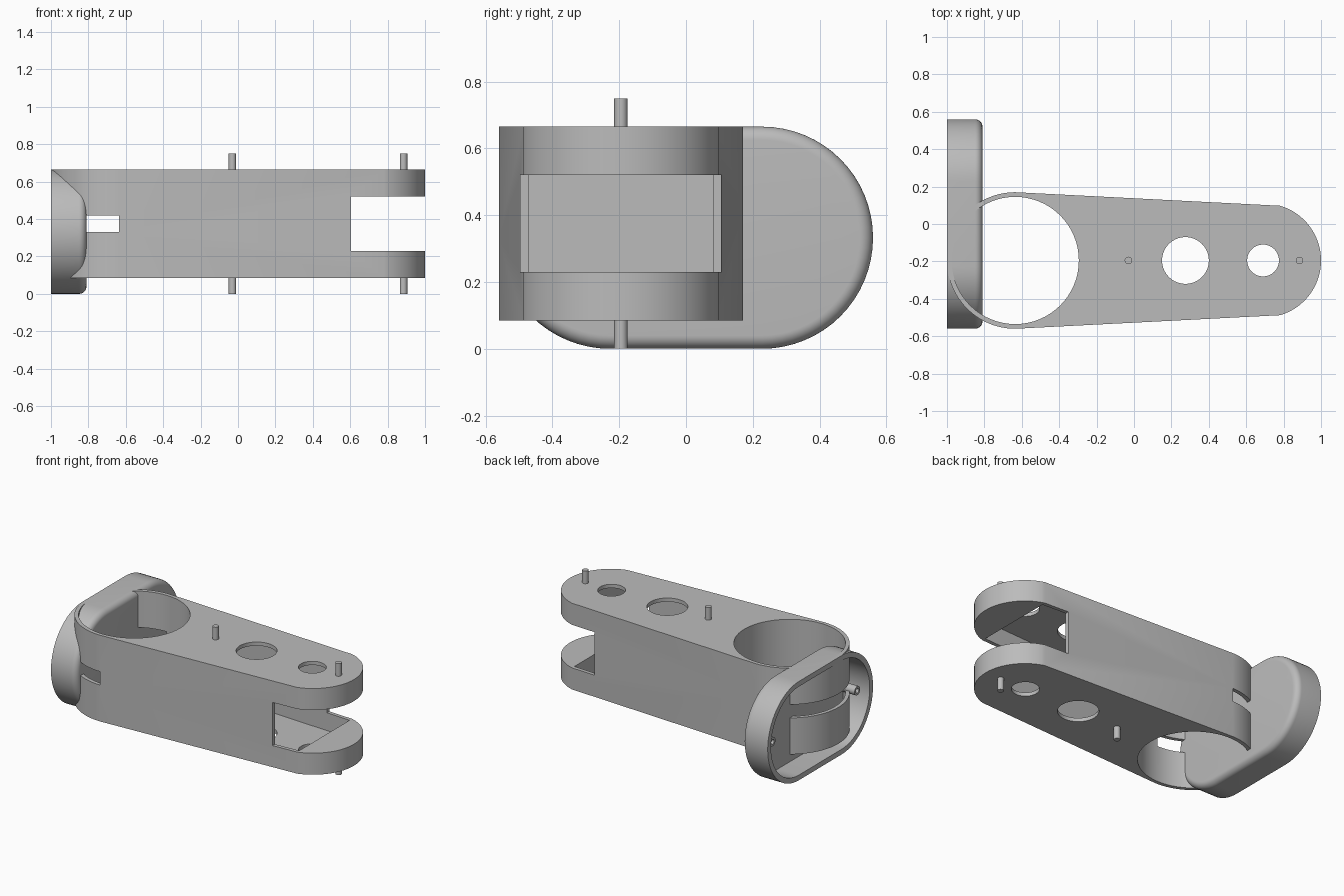
import bpy, bmesh
from math import pi, sin, cos, asin, radians
from mathutils import Matrix

if "Cube" in bpy.data.objects:
    bpy.data.objects.remove(bpy.data.objects["Cube"])

grey = bpy.data.materials.new("plain_grey")
grey.use_nodes = True
grey.diffuse_color = (0.5, 0.5, 0.5, 1)
grey.node_tree.nodes["Principled BSDF"].inputs["Base Color"].default_value = (0.5, 0.5, 0.5, 1)

YC = -0.195                  # centre line of the arm
BOTTOM, TOP = 0.085, 0.665   # arm height range
RING_X, RING_R = -0.635, 0.365
END_X, END_R, END_HALF = 0.695, 0.305, 0.2925
CORNER_X = 0.78
WALL = 0.025


def arc(cx, cy, r, a0, a1, n):
    return [(cx + r * cos(a0 + (a1 - a0) * i / n), cy + r * sin(a0 + (a1 - a0) * i / n))
            for i in range(n + 1)]


def finish(name, bm):
    bmesh.ops.recalc_face_normals(bm, faces=bm.faces)
    mesh = bpy.data.meshes.new(name)
    bm.to_mesh(mesh)
    bm.free()
    mesh.materials.append(grey)
    ob = bpy.data.objects.new(name, mesh)
    bpy.context.collection.objects.link(ob)
    return ob


def loft(name, rings, closed=False):
    """Skin a list of equal-length rings, capping the ends unless closed."""
    bm = bmesh.new()
    loops = [[bm.verts.new(p) for p in ring] for ring in rings]
    n = len(loops[0])
    for a, b in zip(loops, loops[1:]):
        for i in range(n):
            bm.faces.new((a[i], a[(i + 1) % n], b[(i + 1) % n], b[i]))
    bm.faces.new(loops[0])
    bm.faces.new(loops[-1])
    return finish(name, bm)


def prism(name, outline, z0, z1):
    return loft(name, [[(x, y, z) for x, y in outline] for z in (z0, z1)])


def box_outline(x0, x1, y0, y1):
    return [(x0, y0), (x1, y0), (x1, y1), (x0, y1)]


def disc(x, r, n=64):
    return arc(x, YC, r, 0, 2 * pi, n)[:-1]


def cut(ob, cutter):
    mod = ob.modifiers.new("cut", "BOOLEAN")
    mod.operation, mod.solver, mod.object = "DIFFERENCE", "EXACT", cutter
    bpy.context.view_layer.objects.active = ob
    bpy.ops.object.modifier_apply(modifier=mod.name)
    bpy.data.objects.remove(cutter)


def smooth(ob):
    bpy.ops.object.select_all(action="DESELECT")
    ob.select_set(True)
    bpy.context.view_layer.objects.active = ob
    bpy.ops.object.shade_smooth_by_angle(angle=radians(25))


# Tapered arm with a round ring end and a forked tip
tip = asin(END_HALF / END_R)
outline = (arc(RING_X, YC, RING_R, pi / 2, 3 * pi / 2, 64)
           + arc(END_X, YC, END_R, -tip, tip, 32))
arm = prism("arm_body", outline, BOTTOM, TOP)


def half_width(x):
    t = (x - RING_X) / (CORNER_X - RING_X)
    return RING_R + (END_HALF - RING_R) * t - WALL


# Hollow inside of the arm
x0, x1 = -0.2, CORNER_X
cavity = [(x0, YC - half_width(x0)), (x1, YC - half_width(x1)),
          (x1, YC + half_width(x1)), (x0, YC + half_width(x0))]
cut(arm, prism("cavity_cutter", cavity, BOTTOM + WALL, TOP - WALL))

# Round openings, fork gap and ring slit
for x, r in ((RING_X, 0.34), (0.275, 0.125), (0.69, 0.085)):
    cut(arm, prism("hole_cutter", disc(x, r), -1, 2))
cut(arm, prism("fork_cutter", box_outline(0.605, 2, -2, 2), 0.23, 0.52))
cut(arm, prism("slit_cutter", box_outline(-2, RING_X, -2, 2), 0.33, 0.42))
smooth(arm)

# Hinge pins above and below the arm
for place, x in (("middle", -0.03), ("tip", 0.885)):
    for side, z0, z1 in (("top", TOP - 0.02, 0.75), ("bottom", 0, BOTTOM + 0.02)):
        smooth(prism(f"{place}_{side}_pin", disc(x, 0.02, 24), z0, z1))

# Oblong cup, open at the back, with a rounded rim on its closed side
CUP_R, STRAIGHT = 0.3325, 0.2275


def oblong(x, r):
    pts = (arc(STRAIGHT, CUP_R, r, -pi / 2, pi / 2, 32)
           + arc(-STRAIGHT, CUP_R, r, pi / 2, 3 * pi / 2, 32))
    return [(x, y, z) for y, z in pts]


FACE_X, FILLET = -0.81, 0.04
steps = [(-0.845, CUP_R - 0.035), (-1, CUP_R - 0.035), (-1, CUP_R)]
steps += [(FACE_X - FILLET + FILLET * sin(a), CUP_R - FILLET + FILLET * cos(a))
          for a in (i * pi / 16 for i in range(9))]
smooth(loft("end_cup", [oblong(x, r) for x, r in steps]))

# Small tubes inside the cup
for side, y in (("left", 0.45), ("right", -0.45)):
    rings = []
    for x, r in ((-0.84, 0.03), (-0.96, 0.03), (-0.96, 0.016), (-0.86, 0.016)):
        rings.append([(x, py, pz) for py, pz in arc(y, CUP_R, r, 0, 2 * pi, 24)[:-1]])
    smooth(loft(f"{side}_cup_tube", rings))
